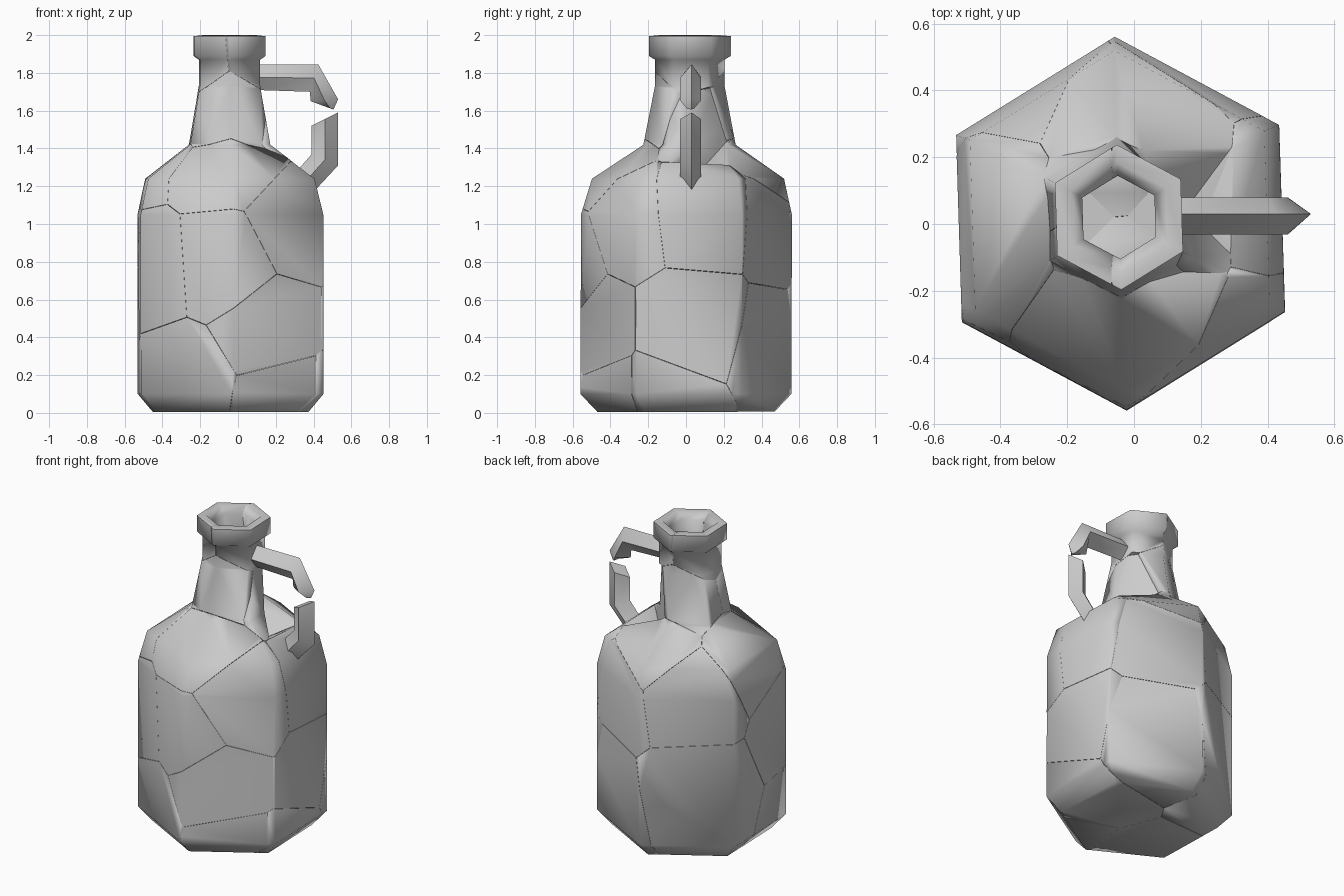
import bpy, bmesh, math
from mathutils import Vector

if "Cube" in bpy.data.objects:
    bpy.data.objects.remove(bpy.data.objects["Cube"])

clay = bpy.data.materials.new("grey_clay")
clay.diffuse_color = (0.6, 0.6, 0.6, 1)
clay.use_nodes = True
clay.node_tree.nodes["Principled BSDF"].inputs["Base Color"].default_value = clay.diffuse_color


def finish(name, bm, angle):
    """Turn a bmesh into a shaded, coloured object."""
    bmesh.ops.recalc_face_normals(bm, faces=bm.faces[:])
    me = bpy.data.meshes.new(name)
    bm.to_mesh(me)
    bm.free()
    me.materials.append(clay)
    me.shade_smooth()
    me.set_sharp_from_angle(angle=math.radians(angle))
    ob = bpy.data.objects.new(name, me)
    bpy.context.collection.objects.link(ob)


def skin(bm, rings):
    """Bridge rings of points into a closed tube."""
    vs = [[bm.verts.new(p) for p in ring] for ring in rings]
    n = len(vs[0])
    for a, b in zip(vs, vs[1:]):
        for i in range(n):
            j = (i + 1) % n
            bm.faces.new((a[i], a[j], b[j], b[i]))
    bm.faces.new(vs[0][::-1])
    bm.faces.new(vs[-1])


# Six-sided jug profile: corner radius, height (last points go into the mouth)
PROFILE = [(0.47, 0.005), (0.56, 0.10), (0.56, 1.05), (0.51, 1.24),
           (0.245, 1.42), (0.185, 1.73), (0.185, 1.87), (0.218, 1.89),
           (0.218, 1.995), (0.165, 2.0), (0.125, 1.96), (0.125, 1.72)]


def hexagon(r, z):
    t = min(max((z - 1.0) / 0.45, 0), 1)
    cx, cy = -0.04 - 0.005 * t, 0.02 * t
    a0 = math.radians(91.8)
    return [(cx + r * math.cos(a0 + i * math.pi / 3),
             cy + r * math.sin(a0 + i * math.pi / 3), z) for i in range(6)]


jug = bmesh.new()
skin(jug, [hexagon(r, z) for r, z in PROFILE])
bmesh.ops.recalc_face_normals(jug, faces=jug.faces[:])

# Centres of the broken shards
SEEDS = [
    (-0.27, -0.35, 0.18), (0.25, -0.40, 0.05), (0.15, -0.40, 0.45),
    (-0.08, -0.45, 0.78), (-0.42, -0.25, 0.75), (0.25, -0.30, 1.00),
    (-0.05, -0.30, 1.28), (-0.40, 0.00, 1.22), (0.40, 0.05, 0.45),
    (0.38, 0.10, 1.05), (0.25, 0.42, 0.35), (0.18, 0.40, 1.00),
    (0.35, -0.10, 0.05), (-0.30, 0.30, 0.45), (-0.25, 0.30, 1.05),
    (0.00, 0.30, 1.28), (-0.16, 0.02, 1.86), (0.05, 0.02, 1.88),
    (-0.04, -0.10, 1.60), (-0.06, 0.12, 1.58), (0.07, 0.09, 1.53),
]
CHIP = (0.11, 0.13, 1.53)      # missing neck chip: cuts, but is not built
cells = [Vector(s) for s in SEEDS + [CHIP]]

# Body and neck shards: keep the part of the jug nearest to each centre
for k, c in enumerate(cells[:-1]):
    bm = jug.copy()
    for other in cells:
        if other is c or not bm.verts:
            continue
        cut = bmesh.ops.bisect_plane(
            bm, geom=bm.verts[:] + bm.edges[:] + bm.faces[:], dist=1e-5,
            plane_co=(c + other) / 2, plane_no=other - c, clear_outer=True)
        rim = [e for e in cut["geom_cut"]
               if isinstance(e, bmesh.types.BMEdge) and e.is_boundary]
        if len(rim) > 2:
            bmesh.ops.triangle_fill(bm, edges=rim, use_beauty=True,
                                    normal=other - c)
            bmesh.ops.recalc_face_normals(bm, faces=bm.faces[:])
    if not bm.faces:
        bm.free()
        continue
    # Hairline cracks between neighbours
    mid = sum((v.co for v in bm.verts), Vector()) / len(bm.verts)
    for v in bm.verts:
        v.co = mid + (v.co - mid) * 0.996
    finish("neck_shard" if c.z > 1.45 else "body_shard", bm, 66)
jug.free()


def handle(name, stations):
    """Diamond tube through (outer x, z, inner x, z) stations."""
    bm = bmesh.new()
    rings = []
    for ox, oz, ix, iz in stations:
        mx, mz = (ox + ix) / 2, (oz + iz) / 2
        w = 0.056 if abs(ox - ix) + abs(oz - iz) > 0.08 else 0.02
        rings.append([(ox, 0.03, oz), (mx, 0.024 + w, mz),
                      (ix, 0.02, iz), (mx, 0.024 - w, mz)])
    skin(bm, rings)
    finish(name, bm, 50)


# Broken handle halves
handle("upper_handle", [(0.08, 1.845, 0.08, 1.71), (0.425, 1.845, 0.38, 1.70),
                        (0.53, 1.66, 0.385, 1.65), (0.505, 1.605, 0.47, 1.62)])
handle("lower_handle", [(0.40, 1.17, 0.26, 1.22), (0.53, 1.31, 0.39, 1.37),
                        (0.53, 1.59, 0.39, 1.52)])
